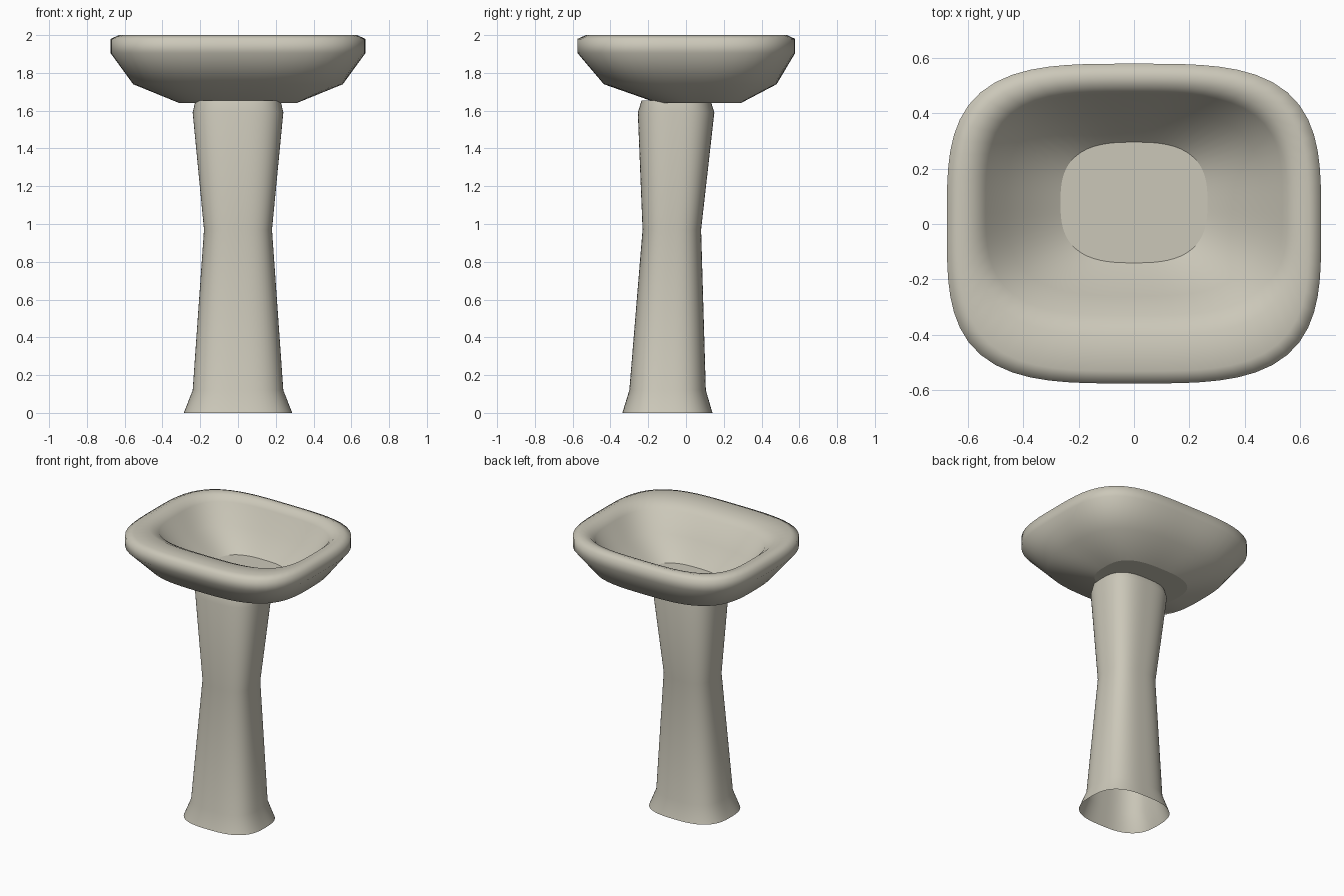
import bpy, bmesh, math

if "Cube" in bpy.data.objects:
    bpy.data.objects.remove(bpy.data.objects["Cube"])

SEG = 72

ceramic = bpy.data.materials.new("warm grey ceramic")
ceramic.diffuse_color = (0.60, 0.575, 0.485, 1)
ceramic.use_nodes = True
ceramic.node_tree.nodes["Principled BSDF"].inputs["Base Color"].default_value = ceramic.diffuse_color


def ring(bm, half_x, y0, y1, z, n):
    """Rounded-rectangle loop (superellipse) spanning +-half_x and y0..y1."""
    cy, hy = (y0 + y1) / 2, (y1 - y0) / 2
    verts = []
    for i in range(SEG):
        t = 2 * math.pi * i / SEG
        c, s = math.cos(t), math.sin(t)
        r = (abs(c) ** n + abs(s) ** n) ** (-1 / n)
        verts.append(bm.verts.new((half_x * r * c, cy + hy * r * s, z)))
    return verts


def loft(name, sections, cap_start=False, cap_end=False):
    """Skin a list of (half_x, y0, y1, z, n) sections with smooth sides."""
    bm = bmesh.new()
    loops = [ring(bm, *s) for s in sections]
    for a, b in zip(loops, loops[1:]):
        for i in range(SEG):
            j = (i + 1) % SEG
            bm.faces.new((a[i], a[j], b[j], b[i])).smooth = True
    for use, loop in ((cap_start, loops[0][::-1]), (cap_end, loops[-1])):
        if use:
            cap = bm.faces.new(loop)
            for e in cap.edges:
                e.smooth = False
    me = bpy.data.meshes.new(name)
    bm.to_mesh(me)
    bm.free()
    me.materials.append(ceramic)
    ob = bpy.data.objects.new(name, me)
    bpy.context.collection.objects.link(ob)
    return ob


# Basin: underside, outer wall, rim, then down the bowl to its flat floor
loft("basin", [
    (0.31, -0.15, 0.29, 1.64, 2.8),
    (0.555, -0.435, 0.48, 1.74, 3.1),
    (0.675, -0.575, 0.578, 1.905, 3.5),
    (0.675, -0.575, 0.578, 1.98, 3.5),
    (0.63, -0.53, 0.535, 2.0, 3.5),
    (0.575, -0.40, 0.495, 1.99, 3.4),
    (0.535, -0.33, 0.47, 1.955, 3.3),
    (0.46, -0.26, 0.41, 1.82, 3.1),
    (0.265, -0.14, 0.295, 1.69, 2.8),
], cap_start=True, cap_end=True)

# Drain cover on the bowl floor
loft("drain", [
    (0.06, 0.015, 0.135, 1.688, 2),
    (0.06, 0.015, 0.135, 1.694, 2),
], cap_end=True)

# Hollow waisted pedestal with flared foot, open underneath
loft("pedestal", [
    (0.287, -0.337, 0.14, 0.0, 2.8),
    (0.24, -0.30, 0.105, 0.12, 2.8),
    (0.18, -0.23, 0.08, 0.97, 2.8),
    (0.24, -0.255, 0.15, 1.59, 2.8),
    (0.225, -0.235, 0.13, 1.655, 2.8),
], cap_end=True)
